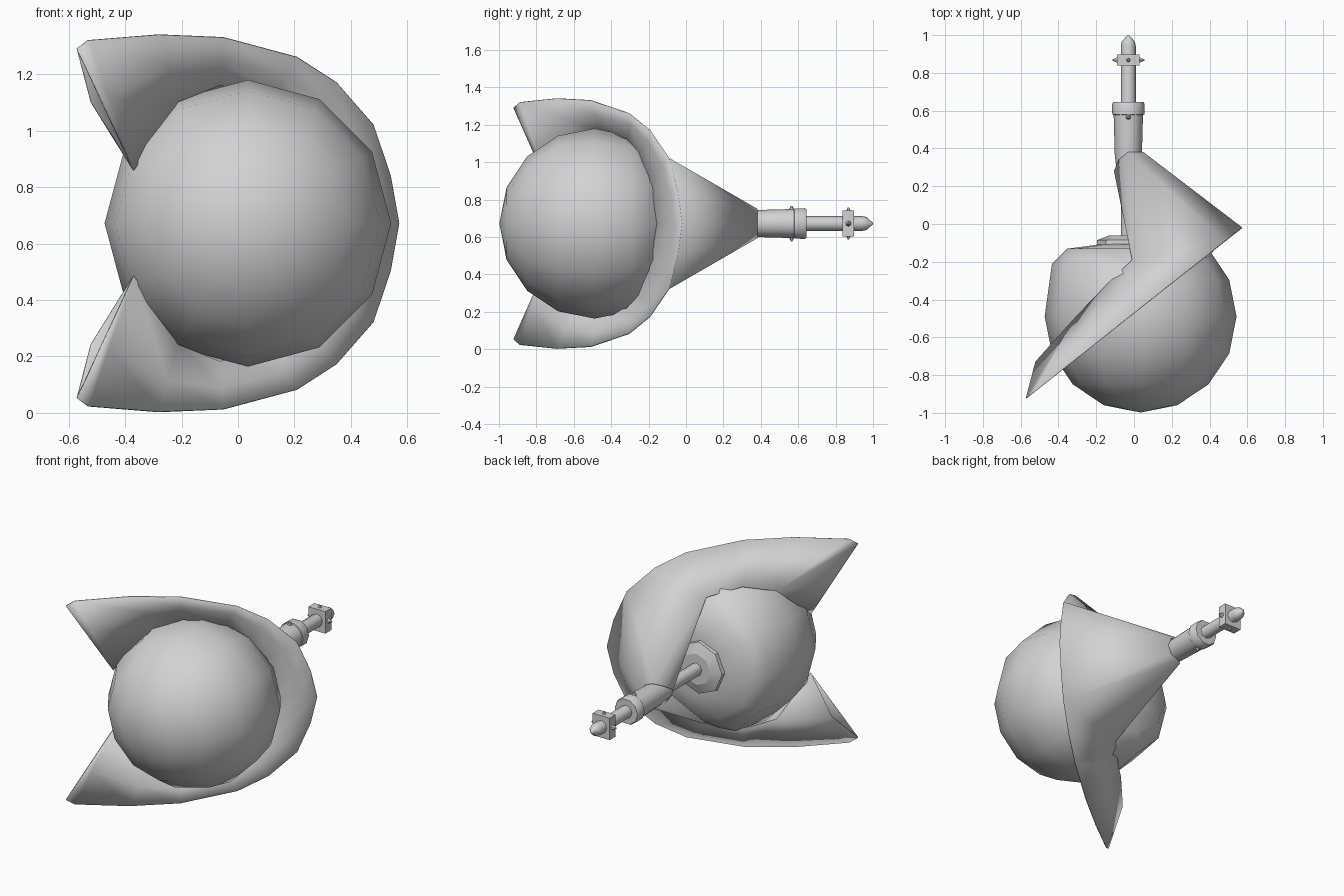
import bpy, bmesh, math
from mathutils import Vector, Matrix

if "Cube" in bpy.data.objects:
    bpy.data.objects.remove(bpy.data.objects["Cube"])

ZC = 0.672          # height of the axle, mirror plane of the hood
AX = -0.03          # x of the axle
BALL = Vector((0.035, -0.49, ZC))

grey = bpy.data.materials.new("grey")
grey.diffuse_color = (0.65, 0.65, 0.65, 1)
grey.use_nodes = True
grey.node_tree.nodes["Principled BSDF"].inputs["Base Color"].default_value = grey.diffuse_color


def finish(name, bm, angle=30):
    bmesh.ops.remove_doubles(bm, verts=bm.verts, dist=0.0005)
    bmesh.ops.recalc_face_normals(bm, faces=bm.faces)
    me = bpy.data.meshes.new(name)
    bm.to_mesh(me)
    bm.free()
    me.materials.append(grey)
    ob = bpy.data.objects.new(name, me)
    bpy.context.collection.objects.link(ob)
    bpy.ops.object.select_all(action='DESELECT')
    ob.select_set(True)
    bpy.context.view_layer.objects.active = ob
    bpy.ops.object.shade_smooth_by_angle(angle=math.radians(angle))
    return ob


def lathe(name, profile, sides, angle=30):
    """Solid of revolution round the axle from (y, radius) pairs."""
    bm = bmesh.new()
    rings = []
    for y, r in profile:
        rings.append([bm.verts.new((AX + r * math.cos(2 * math.pi * k / sides), y,
                                    ZC + r * math.sin(2 * math.pi * k / sides)))
                      for k in range(sides)])
    for a, b in zip(rings, rings[1:]):
        for k in range(sides):
            j = (k + 1) % sides
            bm.faces.new((a[k], a[j], b[j], b[k]))
    bm.faces.new(rings[0])
    bm.faces.new(rings[-1])
    return finish(name, bm, angle)


# Ball with its poles front and back, flattened where the hub sits
bm = bmesh.new()
bmesh.ops.create_uvsphere(bm, u_segments=12, v_segments=8, radius=0.508)
bmesh.ops.rotate(bm, verts=bm.verts, matrix=Matrix.Rotation(math.radians(90), 3, 'X'))
for v in bm.verts:
    v.co += BALL
    if v.co.x < -0.15 and v.co.y > -0.35:
        if v.co.y < -0.2:
            v.co.y += 0.085
        elif v.co.y < -0.1:
            v.co.x -= 0.03
    v.co.y = min(v.co.y, -0.105)
finish("ball", bm, 50)

# Hood: outer rim in a slanted plane, back edge resting on the ball
rim = [Vector((x, -0.02 + (x - 0.57) * 0.79, z)) for x, z in (
    (-0.57, 1.29), (-0.53, 1.32), (-0.28, 1.34), (-0.05, 1.33), (0.21, 1.26),
    (0.35, 1.17), (0.48, 1.02), (0.54, 0.84), (0.57, ZC))]
tip_in = Vector((-0.52, -0.73, 1.10))
end = Vector((-0.37, -0.73, 0.86))
back2 = Vector((-0.30, -0.485, 1.08))
back3 = Vector((-0.16, -0.34, 1.125))
corner = Vector((-0.01, -0.19, 1.075))


def neck_pt(deg, y=0.38, r=0.076):
    a = math.radians(deg)
    return Vector((AX + r * math.cos(a), y, ZC + r * math.sin(a)))


n_left, n_upper, n_top = neck_pt(165, 0.28), neck_pt(130, 0.34), neck_pt(90)
n_side, n_right = neck_pt(45), neck_pt(0)
faces = [
    (rim[0], rim[1], back2, tip_in), (tip_in, back2, end),
    (rim[1], rim[2], back2), (rim[2], rim[3], back3, back2),
    (rim[3], rim[4], corner, back3),
    (corner, n_upper, n_left), (corner, n_top, n_upper),
    (corner, rim[4], rim[5]), (corner, rim[5], rim[6]), (corner, rim[6], n_top),
    (rim[6], n_side, n_top),
    (rim[6], rim[7], n_side), (rim[7], n_right, n_side), (rim[7], rim[8], n_right)]

# Inner wall of the hood, from the rim in to the ball
normal = Vector((-0.62, 0.785, 0))
depth = [0, 0, 0.10, 0.09, 0.07, 0.05, 0.04, 0.03, 0.03]
lip, seat = [], []
for i, p in enumerate(rim):
    if i < 2:
        s = end
    else:
        d = p - BALL
        d -= normal * d.dot(normal)
        d.normalize()
        s = BALL + d * 0.492 + normal * depth[i]
    seat.append(s)
    lip.append(p.lerp(s, 0.45) + normal * (0.025 if i > 3 else 0))
lip_faces = []
for i in range(8):
    lip_faces.append((rim[i], rim[i + 1], lip[i + 1], lip[i]))
    if i == 0:
        lip_faces.append((lip[0], lip[1], end))
    else:
        lip_faces.append((lip[i], lip[i + 1], seat[i + 1], seat[i]))


def mirrored_sheet(name, polys):
    bm = bmesh.new()
    for poly in polys:
        bm.faces.new([bm.verts.new(p) for p in poly])
        bm.faces.new([bm.verts.new((p.x, p.y, 2 * ZC - p.z)) for p in reversed(poly)])
    ob = finish(name, bm, 35)
    sol = ob.modifiers.new("thickness", 'SOLIDIFY')
    sol.thickness = 0.006
    sol.offset = 0
    return ob


mirrored_sheet("hood", faces)
mirrored_sheet("hood_inner_wall", lip_faces)

# Axle parts
lathe("hub", [(-0.14, 0.17), (-0.085, 0.165), (-0.06, 0.10)], 8, 20)
lathe("axle", [(-0.12, 0.04), (0.94, 0.04), (0.965, 0.035), (1.0, 0.004)], 8, 50)
lathe("neck", [(0.26, 0.06), (0.37, 0.072), (0.59, 0.078)], 12)
lathe("collar", [(0.575, 0.07), (0.58, 0.085), (0.635, 0.086), (0.645, 0.08)], 10, 40)


# Square nut with pointed screws on four sides, and screws on the collar
def box(name, centre, size):
    bm = bmesh.new()
    bmesh.ops.create_cube(bm, size=1)
    for v in bm.verts:
        v.co = Vector(centre) + Vector(a * b for a, b in zip(v.co, size))
    return finish(name, bm)


def screw(name, y, reach, direction):
    bm = bmesh.new()
    bmesh.ops.create_cone(bm, segments=6, radius1=0.028, radius2=0.004,
                          depth=0.05, cap_ends=True)
    d = Vector(direction)
    rot = d.to_track_quat('Z', 'Y')
    for v in bm.verts:
        v.co = rot @ v.co + Vector((AX, y, ZC)) + d * (reach - 0.025)
    finish(name, bm)


box("nut", (AX, 0.868, ZC), (0.12, 0.06, 0.14))
for i, d in enumerate(((1, 0, 0), (-1, 0, 0), (0, 0, 1), (0, 0, -1))):
    screw(f"nut_screw_{i + 1}", 0.868, 0.085, d)
for i, d in enumerate(((0, 0, 1), (0, 0, -1))):
    screw(f"collar_screw_{i + 1}", 0.565, 0.095, d)
